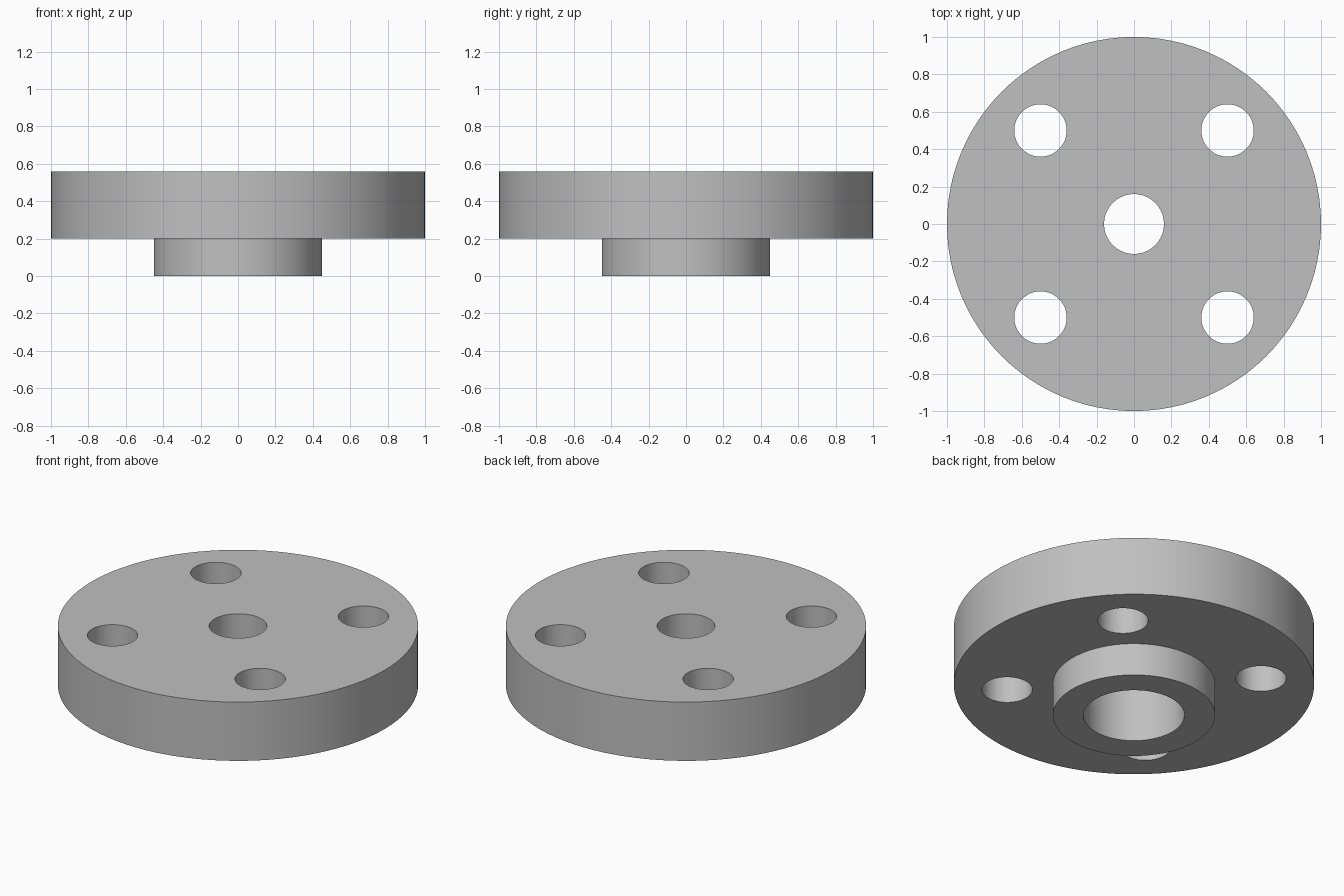
import bpy, bmesh, math

cube = bpy.data.objects.get("Cube")
if cube:
    bpy.data.objects.remove(cube, do_unlink=True)

SEGMENTS = 96
DISC_R, HUB_R, BORE_R, COUNTERBORE_R = 1.0, 0.45, 0.16, 0.28
TOP, HUB_TOP, STEP = 0.56, 0.2, 0.36
BOLT_R, BOLT_POS = 0.14, 0.5

steel = bpy.data.materials.new("grey_steel")
steel.use_nodes = True
grey = (0.53, 0.53, 0.53, 1)
steel.diffuse_color = grey
steel.node_tree.nodes["Principled BSDF"].inputs["Base Color"].default_value = grey


def lathe(name, profile):
    """Turn a closed (radius, height) profile around the z axis."""
    bm = bmesh.new()
    rings = [[bm.verts.new((r * math.cos(a), r * math.sin(a), z)) for r, z in profile]
             for a in (math.tau * i / SEGMENTS for i in range(SEGMENTS))]
    n = len(profile)
    for i, ring in enumerate(rings):
        following = rings[(i + 1) % SEGMENTS]
        for j in range(n):
            k = (j + 1) % n
            bm.faces.new((ring[j], following[j], following[k], ring[k]))
    bmesh.ops.recalc_face_normals(bm, faces=bm.faces)
    mesh = bpy.data.meshes.new(name)
    bm.to_mesh(mesh)
    bm.free()
    mesh.materials.append(steel)
    obj = bpy.data.objects.new(name, mesh)
    bpy.context.collection.objects.link(obj)
    return obj


# Round flange with a hub below and a stepped centre bore
flange = lathe("flange", [
    (COUNTERBORE_R, 0), (HUB_R, 0), (HUB_R, HUB_TOP), (DISC_R, HUB_TOP),
    (DISC_R, TOP), (BORE_R, TOP), (BORE_R, STEP), (COUNTERBORE_R, STEP)])

# Four bolt holes
for x in (-BOLT_POS, BOLT_POS):
    for y in (-BOLT_POS, BOLT_POS):
        bpy.ops.mesh.primitive_cylinder_add(
            vertices=64, radius=BOLT_R, depth=1, location=(x, y, TOP / 2))
        cutter = bpy.context.object
        cutter.name = "bolt_hole_cutter"
        cutter.hide_render = True
        cutter.data.materials.append(steel)
        bpy.ops.object.select_all(action="DESELECT")
        flange.select_set(True)
        bpy.context.view_layer.objects.active = flange
        cut = flange.modifiers.new("bolt_hole", "BOOLEAN")
        cut.operation = "DIFFERENCE"
        cut.solver = "EXACT"
        cut.object = cutter
        bpy.ops.object.modifier_apply(modifier=cut.name)
        bpy.data.objects.remove(cutter, do_unlink=True)

# Smooth walls with crisp rims
bpy.ops.object.shade_smooth_by_angle(angle=math.radians(30))
